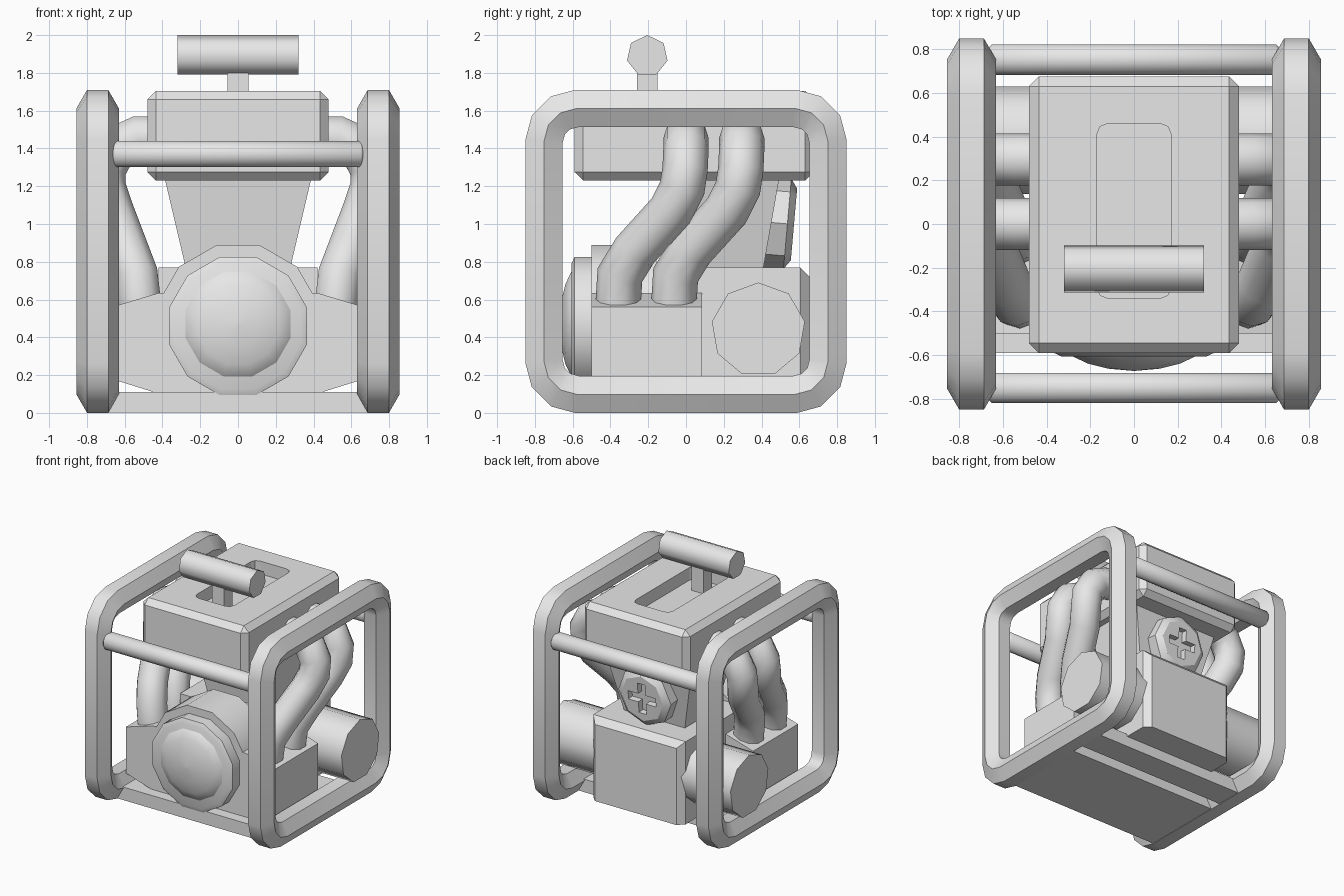
import bpy, bmesh, math
from mathutils import Vector

if "Cube" in bpy.data.objects:
    bpy.data.objects.remove(bpy.data.objects["Cube"])

grey = bpy.data.materials.new("plain_grey")
grey.use_nodes = True
grey.diffuse_color = (0.8, 0.8, 0.8, 1)
grey.node_tree.nodes["Principled BSDF"].inputs["Base Color"].default_value = (0.8, 0.8, 0.8, 1)


def finish(name, bm, angle=40):
    """Turn a bmesh into a shaded, named object."""
    bmesh.ops.recalc_face_normals(bm, faces=bm.faces)
    mesh = bpy.data.meshes.new(name)
    bm.to_mesh(mesh)
    bm.free()
    mesh.materials.append(grey)
    obj = bpy.data.objects.new(name, mesh)
    bpy.context.collection.objects.link(obj)
    bpy.ops.object.select_all(action='DESELECT')
    obj.select_set(True)
    bpy.context.view_layer.objects.active = obj
    if angle:
        bpy.ops.object.shade_smooth_by_angle(angle=math.radians(angle))
    return obj


def skin(bm, loops, closed=False):
    """Bridge vertex loops; cap both ends unless closed."""
    rings = [[bm.verts.new(p) for p in loop] for loop in loops]
    n = len(rings[0])
    for a, b in zip(rings, rings[1:] + rings[:1] if closed else rings[1:]):
        for i in range(n):
            j = (i + 1) % n
            bm.faces.new((a[i], a[j], b[j], b[i]))
    if not closed:
        bm.faces.new(rings[0])
        bm.faces.new(rings[-1])


def turned(name, sides, profile, axis, centre, phase=0.0, angle=55):
    """Stack of regular polygons (radius, position) along the x or y axis."""
    loops = []
    for r, t in profile:
        loop = []
        for i in range(sides):
            a = 2 * math.pi * (i + phase) / sides
            s, c = r * math.sin(a), r * math.cos(a)
            off = Vector((t, s, c)) if axis == 'x' else Vector((s, t, c))
            loop.append(off + Vector(centre))
        loops.append(loop)
    bm = bmesh.new()
    skin(bm, loops)
    return finish(name, bm, angle)


def box(name, x, y, z, bevel=0.0):
    bm = bmesh.new()
    skin(bm, [[(x[0], y[0], h), (x[1], y[0], h), (x[1], y[1], h), (x[0], y[1], h)] for h in z])
    if bevel:
        bmesh.ops.bevel(bm, geom=bm.edges[:], offset=bevel, segments=1, affect='EDGES')
    return finish(name, bm, 30)


def sweep(name, path, radius, sides, side_dir, closed=False, angle=50):
    """Tube with mitred joints along a path."""
    pts = [Vector(p) for p in path]
    n, u, loops = len(pts), Vector(side_dir), []
    for i, p in enumerate(pts):
        d1 = (p - pts[i - 1]).normalized() if closed or i else (pts[1] - p).normalized()
        d2 = (pts[(i + 1) % n] - p).normalized() if closed or i < n - 1 else d1
        t = (d1 + d2).normalized()
        u = (u - t * u.dot(t)).normalized()
        v = t.cross(u)
        bend = d2 - d1
        stretch = 1 / t.dot(d1) - 1
        if bend.length > 1e-5:
            bend.normalize()
        loop = []
        for k in range(sides):
            a = 2 * math.pi * k / sides
            o = radius * (u * math.cos(a) + v * math.sin(a))
            loop.append(p + o + bend * o.dot(bend) * stretch)
        loops.append(loop)
    bm = bmesh.new()
    skin(bm, loops, closed)
    return finish(name, bm, angle)


def cut(target, cutter):
    mod = target.modifiers.new("cut", 'BOOLEAN')
    mod.object = cutter
    mod.solver = 'EXACT'
    bpy.context.view_layer.objects.active = target
    bpy.ops.object.modifier_apply(modifier=mod.name)
    bpy.data.objects.remove(cutter)


# Side cage frames: hexagonal tube on a rounded rectangle
R = 0.175
for side, x in (("left", 0.743), ("right", -0.743)):
    path = []
    for q, (sy, sz) in enumerate(((1, 1), (-1, 1), (-1, -1), (1, -1))):
        for k in range(4):
            a = math.radians(90 * q + 30 * k)
            path.append((x, sy * (0.752 - R) + R * math.cos(a),
                         0.855 + sz * (0.757 - R) + R * math.sin(a)))
    sweep(side + "_frame", path, 0.1125, 6, (1, 0, 0), True)

# Cross bars between the frames
for end, y in (("front", -0.75), ("back", 0.752)):
    turned(end + "_cross_bar", 12, [(0.055, -0.665), (0.072, -0.65), (0.072, 0.65), (0.055, 0.665)],
           'x', (0, y, 1.37), 0.5)

# Base plates
box("base_plate", (-0.7, 0.7), (-0.59, 0.1), (0.003, 0.11))
box("rear_base_strip", (-0.7, 0.7), (0.2, 0.42), (0.003, 0.11))

# Wide lower block with sloped shoulders
half = [(0.42, 0.635), (0.67, 0.56), (0.67, 0.18), (0.43, 0.105)]
outline = half + [(-x, z) for x, z in reversed(half)]
bm = bmesh.new()
skin(bm, [[(x, y, z) for x, z in outline] for y in (-0.5, 0.085)])
finish("lower_block", bm, 10)

# Rear gearbox, with chamfered rear corners
bm = bmesh.new()
side_outline = [(-0.155, 0.09), (0.655, 0.09), (0.655, 0.77), (-0.155, 0.77)]
skin(bm, [[(x, y, z) for y, z in side_outline] for x in (-0.42, 0.42)])
rear = [e for e in bm.edges if all(v.co.y > 0.6 and v.co.z > 0 for v in e.verts)
        and max(v.co.z for v in e.verts) > 0.7]
bmesh.ops.bevel(bm, geom=rear, offset=0.05, segments=1, affect='EDGES')
finish("rear_gearbox", bm, 30)

# Front drum, cover and dome
turned("front_drum", 12, [(0.443, -0.5), (0.443, -0.155)], 'y', (0, 0, 0.46), 0.5, 35)
turned("front_cover", 12, [(0.345, -0.605), (0.378, -0.59), (0.378, -0.495)], 'y', (0, 0, 0.46), 0.5, 35)
turned("front_dome", 12, [(0.295, -0.595), (0.285, -0.608), (0.22, -0.638), (0.12, -0.662), (0.002, -0.672)],
       'y', (0, 0, 0.47), 0.5)

# Tapered neck
bm = bmesh.new()
skin(bm, [[(-w, f, z), (w, f, z), (w, b, z), (-w, b, z)]
          for w, f, b, z in ((0.27, 0.0, 0.405, 0.74), (0.39, -0.06, 0.495, 1.25))])
finish("neck", bm, 10)

# Cylinder head with a recessed slot on top
head = box("head_box", (-0.48, 0.48), (-0.59, 0.675), (1.23, 1.705), 0.045)
bm = bmesh.new()
skin(bm, [[(-0.17, -0.34, z), (0.17, -0.34, z), (0.17, 0.46, z), (-0.17, 0.46, z)] for z in (1.6, 1.8)])
uprights = [e for e in bm.edges if abs(e.verts[0].co.z - e.verts[1].co.z) > 0.1]
bmesh.ops.bevel(bm, geom=uprights, offset=0.05, segments=2, profile=0.5, affect='EDGES')
cut(head, finish("slot_cutter", bm, 0))

# Handle on top
box("handle_stem", (-0.055, 0.055), (-0.26, -0.15), (1.58, 1.83))
turned("handle_grip", 7, [(0.11, -0.32), (0.11, 0.32)], 'x', (0, -0.205, 1.89))

# Side tanks
for side, s in (("left", 1), ("right", -1)):
    turned(side + "_tank", 9, [(0.25, s * 0.3), (0.25, s * 0.845)], 'x', (0, 0.383, 0.44))

# Rear cap with a cross-shaped recess
cap = turned("rear_cap", 8, [(0.24, -0.12), (0.24, 0.05), (0.19, 0.085)], 'y', (0, 0, 0), 0.0, 30)
W, L = 0.035, 0.125
plus = [(W, L), (W, W), (L, W), (L, -W), (W, -W), (W, -L)]
plus += [(-x, -z) for x, z in plus]
bm = bmesh.new()
skin(bm, [[(x, y, z) for x, z in plus] for y in (0.035, 0.2)])
cut(cap, finish("cross_cutter", bm, 0))
cap.location = (0, 0.487, 1.005)
cap.rotation_euler.x = math.radians(-5)

# Exhaust pipes, two per side: (x, y shift, z)
route = [(0.40, 0.0, 1.455), (0.53, 0.0, 1.455), (0.65, 0.0, 1.40), (0.71, -0.005, 1.29), (0.71, -0.02, 1.19),
         (0.67, -0.08, 1.07), (0.59, -0.27, 0.86), (0.54, -0.35, 0.73), (0.52, -0.36, 0.565)]
for side, s in (("left", 1), ("right", -1)):
    for row, y in (("front", 0.0), ("rear", 0.295)):
        sweep(f"{side}_{row}_pipe", [(s * px, y + py, pz) for px, py, pz in route], 0.12, 10, (0, 1, 0))
